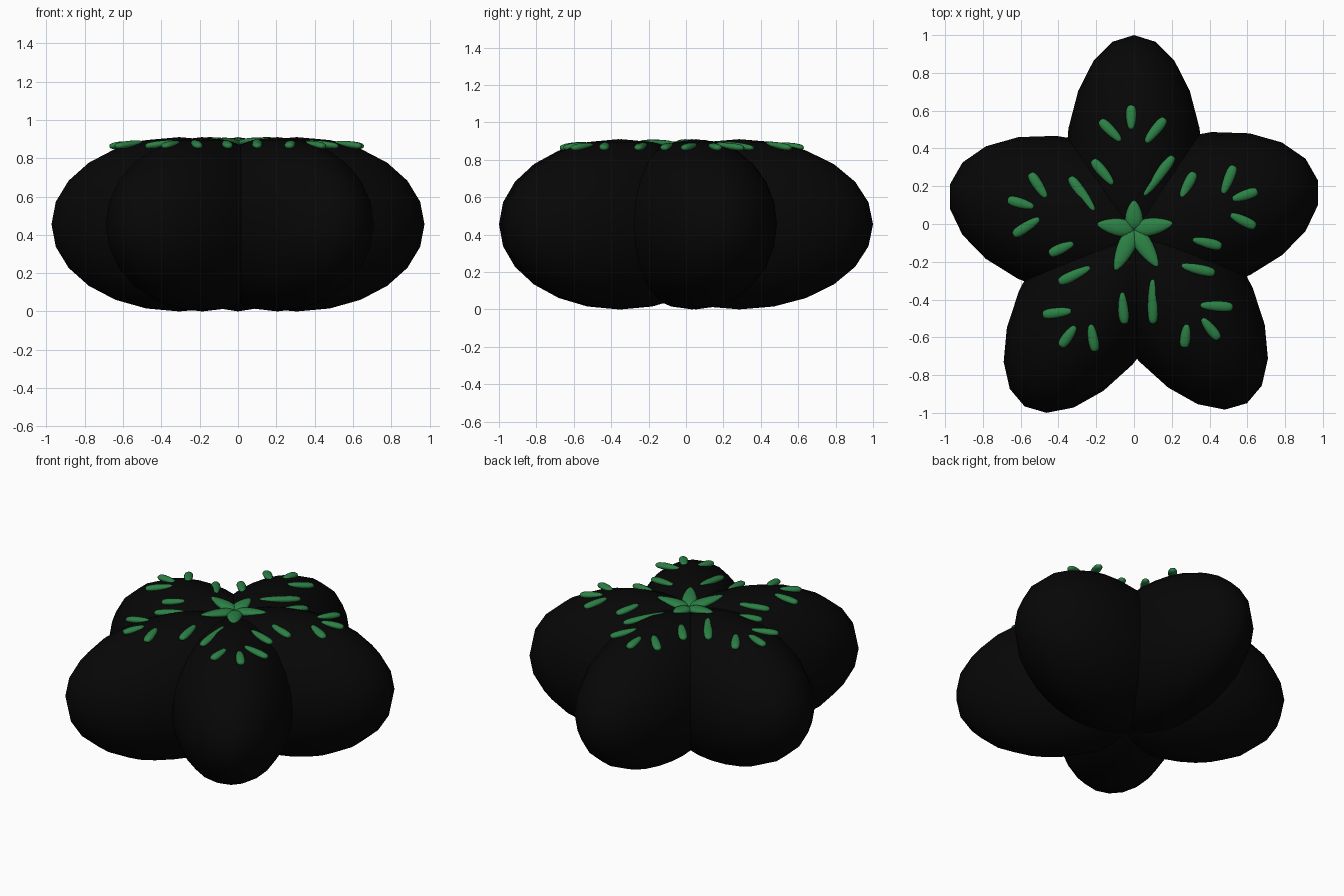
import bpy, bmesh, math
from mathutils import Matrix, Vector

if "Cube" in bpy.data.objects:
    bpy.data.objects.remove(bpy.data.objects["Cube"])


def material(name, rgb):
    m = bpy.data.materials.new(name)
    m.diffuse_color = (*rgb, 1)
    m.use_nodes = True
    m.node_tree.nodes["Principled BSDF"].inputs["Base Color"].default_value = m.diffuse_color
    return m


black = material("black", (0.002, 0.002, 0.002))
green = material("green", (0.025, 0.22, 0.06))


def ball(name, mat, segs, rings, shape, matrix):
    """UV sphere, each vertex passed through shape(), then placed by matrix."""
    bm = bmesh.new()
    bmesh.ops.create_uvsphere(bm, u_segments=segs, v_segments=rings, radius=1)
    for v in bm.verts:
        v.co = matrix @ shape(v.co)
    for f in bm.faces:
        f.smooth = True
    me = bpy.data.meshes.new(name)
    bm.to_mesh(me)
    bm.free()
    me.materials.append(mat)
    ob = bpy.data.objects.new(name, me)
    bpy.context.collection.objects.link(ob)
    return ob


# Five fat lobes: centre x, centre y, direction, half length, half width
HEIGHT = 0.455
lobes = [(0, 0.285, 90, 0.715, 0.365), (0.307, 0.053, 15, 0.69, 0.412),
         (-0.307, 0.033, 165, 0.69, 0.412), (0.206, -0.345, 303, 0.72, 0.377),
         (-0.187, -0.362, 237, 0.72, 0.377)]
for x, y, deg, length, width in lobes:
    ball("lobe", black, 20, 12,
         lambda c: Vector((c.x * length, c.y * width, c.z * HEIGHT)),
         Matrix.Translation((x, y, HEIGHT)) @ Matrix.Rotation(math.radians(deg), 4, 'Z'))


def surface_z(px, py):
    """Height of the lobes' top at a point."""
    best = 0
    for x, y, deg, length, width in lobes:
        a = math.radians(deg)
        dx, dy = px - x, py - y
        u = (dx * math.cos(a) + dy * math.sin(a)) / length
        v = (dy * math.cos(a) - dx * math.sin(a)) / width
        best = max(best, HEIGHT + HEIGHT * math.sqrt(max(0, 1 - u * u - v * v)))
    return best


def drop(name, a, b, width, height, taper, blunt):
    """Drop from a to b; positive taper makes the b end fatter, blunt rounds the ends."""
    a, b = Vector(a), Vector(b)
    d = b - a
    rot = d.to_track_quat('X', 'Z').to_matrix().to_4x4()

    def shape(c):
        # the pole axis runs along the drop
        r = max(math.hypot(c.x, c.y), 1e-6)
        k = (1 + taper * c.z) * r ** (blunt - 1)
        return Vector((c.z * d.length / 2, c.x * width * k, c.y * height * k))
    ball(name, green, 12, 10, shape, Matrix.Translation((a + b) / 2) @ rot)


# Seed marks: inner x, y, outer x, y
inner_seeds = [(.05, .15, .21, .36), (-.21, .07, -.34, .25), (-.23, -.23, -.40, -.31),
               (.10, -.29, .10, -.53), (.25, -.22, .43, -.26), (-.065, -.36, -.05, -.53),
               (-.11, .21, -.22, .34), (-.32, -.10, -.45, -.16), (.25, .14, .32, .275),
               (.31, -.08, .465, -.12)]
outer_seeds = [(-.07, .44, -.18, .55), (-.015, .50, -.015, .63), (.06, .43, .165, .56),
               (-.465, .14, -.55, .27), (-.53, .09, -.67, .13), (-.50, .03, -.64, -.06),
               (.47, .16, .53, .31), (.52, .13, .655, .175), (.51, .05, .645, -.015),
               (.35, -.43, .525, -.44), (.36, -.50, .45, -.61), (.28, -.53, .265, -.655),
               (-.33, -.46, -.485, -.48), (-.31, -.54, -.39, -.65), (-.23, -.53, -.205, -.675)]
for x0, y0, x1, y1 in inner_seeds + outer_seeds:
    z0 = max(0.862, surface_z(x0, y0) - 0.006)
    z1 = max(0.862, surface_z(x1, y1) - 0.002)
    drop("seed_mark", (x0, y0, z0), (x1, y1, z1), 0.027, 0.018, 0.2, 0.6)

# Central star
for x, y in [(0, .125), (.205, .005), (-.195, .0), (.125, -.225), (-.10, -.245)]:
    drop("star_arm", (0, -.03, .872), (x, y, max(.872, surface_z(x, y))), 0.045, 0.02, -0.35, 1)
